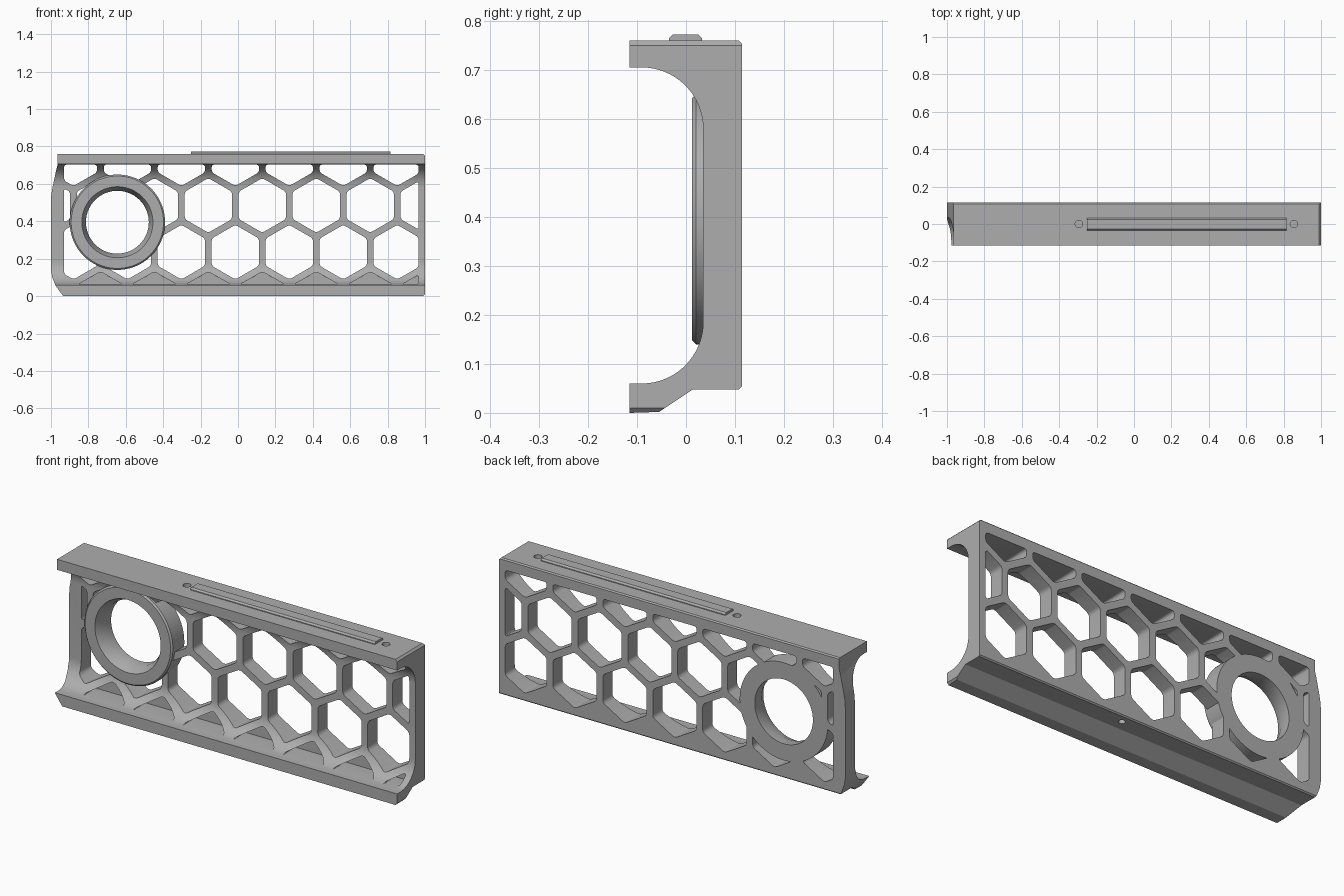
import bpy, bmesh, math
from mathutils import Vector

cube = bpy.data.objects.get("Cube")
if cube:
    bpy.data.objects.remove(cube, do_unlink=True)

grey = bpy.data.materials.new("satin grey")
grey.use_nodes = True
grey.diffuse_color = (0.42, 0.42, 0.42, 1)
grey.node_tree.nodes["Principled BSDF"].inputs["Base Color"].default_value = (0.42, 0.42, 0.42, 1)


def make_object(name, bm):
    bmesh.ops.recalc_face_normals(bm, faces=bm.faces)
    mesh = bpy.data.meshes.new(name)
    bm.to_mesh(mesh)
    bm.free()
    mesh.materials.append(grey)
    ob = bpy.data.objects.new(name, mesh)
    bpy.context.collection.objects.link(ob)
    return ob


def prism(bm, points, offset, rounding=0):
    """Extrude a 3D outline along offset, optionally rounding its long edges."""
    face = bm.faces.new([bm.verts.new(p) for p in points])
    moved = bmesh.ops.extrude_face_region(bm, geom=[face], use_keep_orig=True)["geom"]
    verts = [v for v in moved if isinstance(v, bmesh.types.BMVert)]
    bmesh.ops.translate(bm, verts=verts, vec=offset)
    if rounding:
        direction = Vector(offset).normalized()
        edges = [e for v in verts for e in v.link_edges
                 if abs((e.verts[0].co - e.verts[1].co).normalized().dot(direction)) > 0.99]
        bmesh.ops.bevel(bm, geom=edges, offset=rounding, segments=4, profile=0.5, affect='EDGES')


def clip(points, axis, limit, sign):
    """Keep the part of a 2D polygon where sign * coordinate <= sign * limit."""
    out = []
    for a, b in zip(points, points[1:] + points[:1]):
        da, db = sign * (limit - a[axis]), sign * (limit - b[axis])
        if da >= 0:
            out.append(a)
        if da * db < 0:
            t = da / (da - db)
            out.append((a[0] + t * (b[0] - a[0]), a[1] + t * (b[1] - a[1])))
    return out


def circle(cx, cy, r, n=96):
    return [(cx + r * math.cos(2 * math.pi * i / n), cy + r * math.sin(2 * math.pi * i / n))
            for i in range(n)]


def boolean(target, bm, operation):
    cutter = make_object("cutter", bm)
    cutter.hide_render = True
    mod = target.modifiers.new("cut", 'BOOLEAN')
    mod.object, mod.operation, mod.solver = cutter, operation, 'EXACT'
    bpy.context.view_layer.objects.active = target
    bpy.ops.object.modifier_apply(modifier=mod.name)
    bpy.data.objects.remove(cutter, do_unlink=True)


def smooth(ob):
    bpy.ops.object.select_all(action='DESELECT')
    ob.select_set(True)
    bpy.context.view_layer.objects.active = ob
    bpy.ops.object.shade_smooth_by_angle(angle=math.radians(30))


# Channel section: back web with two flanges blended by large fillets
FRONT, BACK, WEB, R = -0.115, 0.114, 0.035, 0.125
arc = [math.radians(90 * i / 16) for i in range(17)]
section = [(FRONT, 0), (-0.055, 0.002), (0.014, 0.048), (BACK - 0.006, 0.048),
           (BACK, 0.054), (BACK, 0.754), (BACK - 0.006, 0.76), (FRONT, 0.76), (FRONT, 0.705)]
section += [(WEB - R + R * math.sin(a), 0.705 - R + R * math.cos(a)) for a in arc]
section += [(WEB - R + R * math.cos(a), 0.06 + R - R * math.sin(a)) for a in arc]
section += [(FRONT, 0.06)]
bm = bmesh.new()
prism(bm, [(-1.1, y, z) for y, z in section], (2.2, 0, 0))
frame = make_object("honeycomb_frame", bm)

# End shape of the frame
outline = [(-0.965, 0.8), (-0.965, 0.70), (-0.975, 0.66), (-0.99, 0.59), (-0.998, 0.545),
           (-1, 0.51), (-1, 0.14), (-0.993, 0.10), (-0.975, 0.055), (-0.935, 0), (-0.935, -0.1),
           (0.99, -0.1), (0.99, 0), (1, 0.01), (1, 0.75), (0.99, 0.76), (0.99, 0.8)]
bm = bmesh.new()
prism(bm, [(x, -0.3, z) for x, z in outline], (0, 0.6, 0))
boolean(frame, bm, 'INTERSECT')

# Hexagonal openings; the lowest row only recesses the fillet
PITCH, ROW, HEX = 0.2885, 0.25, 0.146
bm = bmesh.new()
for row in range(4):
    zc = -0.015 + ROW * row
    for col in range(-4, 5):
        xc = 0.13 + PITCH * (col + 0.5 * (row % 2))
        hexagon = [(xc + HEX * math.sin(math.pi * k / 3), zc + HEX * math.cos(math.pi * k / 3))
                   for k in range(6)]
        for axis, limit, sign in ((0, -0.93, -1), (0, 0.965, 1), (1, 0.062, -1), (1, 0.703, 1)):
            hexagon = clip(hexagon, axis, limit, sign)
        if len(hexagon) < 3 or max(p[0] for p in hexagon) - min(p[0] for p in hexagon) < 0.03:
            continue
        depth = WEB + 0.3 if row == 0 else 0.6
        prism(bm, [(x, -0.3, z) for x, z in hexagon], (0, depth, 0), 0.014)
boolean(frame, bm, 'DIFFERENCE')

# Seat for the round collar
CX, CZ, CR = -0.645, 0.395, 0.255
bm = bmesh.new()
prism(bm, [(x, -0.3, z) for x, z in circle(CX, CZ, CR)], (0, 0.6, 0))
boolean(frame, bm, 'DIFFERENCE')

# Screw holes in the top and underside
bm = bmesh.new()
for x, y, z, r, depth in ((-0.295, 0, 0.725, 0.02, 0.1), (0.855, 0, 0.725, 0.02, 0.1),
                          (0.13, 0.07, 0, 0.016, 0.085)):
    prism(bm, [(px, py, z) for px, py in circle(x, y, r, 24)], (0, 0, depth))
boolean(frame, bm, 'DIFFERENCE')
smooth(frame)

# Round collar: rings of (radius, y) joined into a lathe
collar_profile = [(CR, BACK), (CR, 0.02), (0.247, 0.012), (0.19, 0.012), (0.168, 0.06), (0.168, BACK)]
bm = bmesh.new()
rings = [[bm.verts.new((x, y, z)) for x, z in circle(CX, CZ, r)] for r, y in collar_profile]
for a, b in zip(rings, rings[1:] + rings[:1]):
    for i in range(len(a)):
        j = (i + 1) % len(a)
        bm.faces.new((a[i], a[j], b[j], b[i]))
smooth(make_object("round_collar", bm))

# Raised strip on the top with sloping sides
bm = bmesh.new()
strip = [(-0.035, 0.755), (0.033, 0.755), (0.033, 0.764), (0.025, 0.772), (-0.027, 0.772), (-0.035, 0.764)]
prism(bm, [(-0.25, y, z) for y, z in strip], (1.065, 0, 0))
make_object("top_strip", bm)
